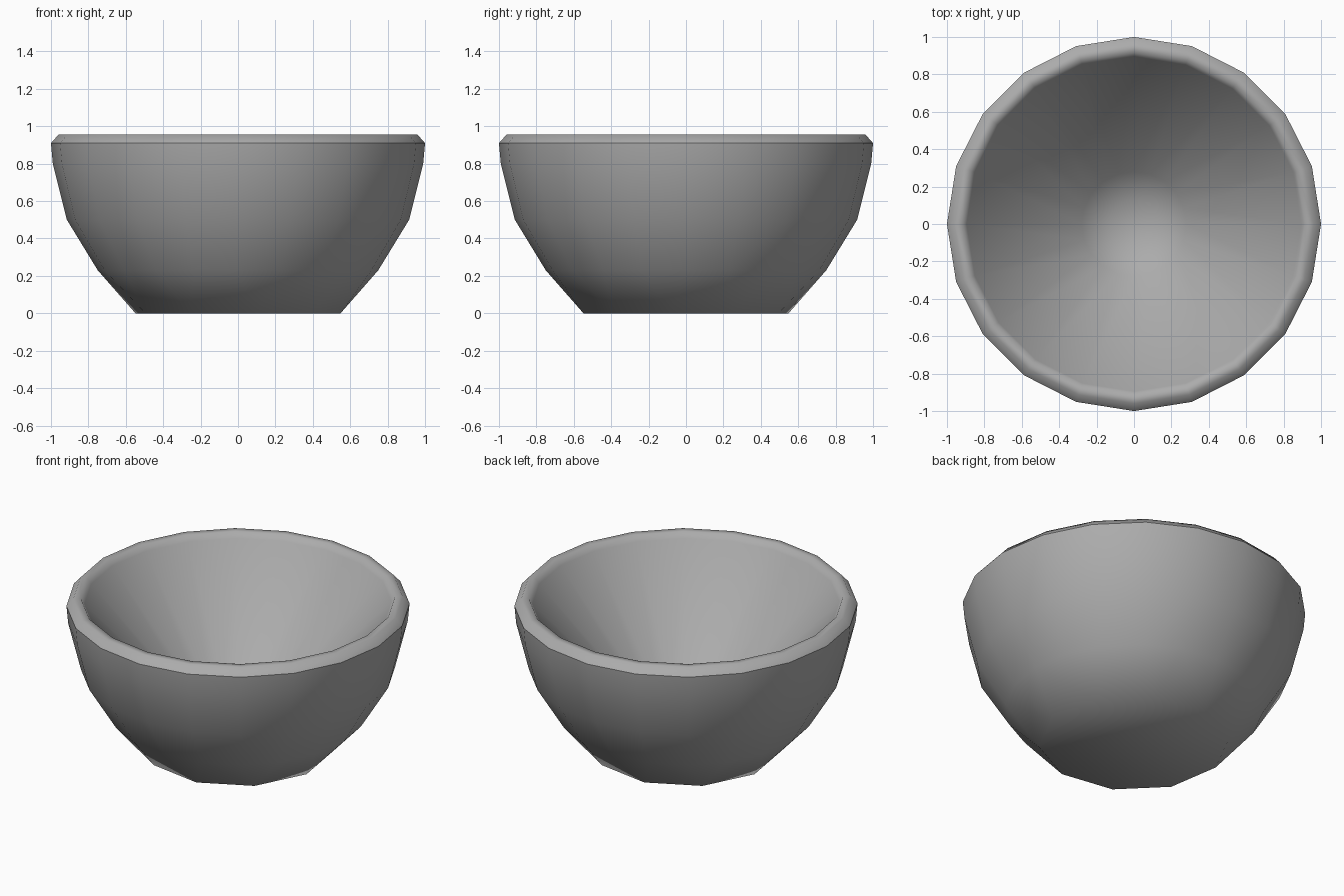
import bpy, bmesh, math

if "Cube" in bpy.data.objects:
    bpy.data.objects.remove(bpy.data.objects["Cube"])

SIDES = 20
# (radius, height): outer wall upward, over the rim, then down the inside
PROFILE = [(0.75, 0.23), (0.915, 0.50), (0.99, 0.80), (1.0, 0.91),
           (0.96, 0.955), (0.915, 0.955), (0.895, 0.92),
           (0.28, 0.27), (0.13, 0.18)]
RIM_RING = 3

bm = bmesh.new()


def ring(radius, z, count, offset=0.0):
    verts = []
    for i in range(count):
        a = 2 * math.pi * i / count + offset
        verts.append(bm.verts.new((radius * math.cos(a), radius * math.sin(a), z)))
    return verts


# Wall and rim
rings = [ring(r, z, SIDES) for r, z in PROFILE]
for low, high in zip(rings, rings[1:]):
    for i in range(SIDES):
        j = (i + 1) % SIDES
        bm.faces.new((low[i], low[j], high[j], high[i]))

# Inner floor
bm.faces.new(rings[-1])

# Foot: half as many sides, each corner between a pair of wall corners
half = SIDES // 2
foot = ring(0.555, 0.0, half, -math.pi / SIDES)
first = rings[0]
for k in range(half):
    n = (k + 1) % half
    u0, u1 = first[2 * k], first[(2 * k + 1) % SIDES]
    bm.faces.new((first[2 * k - 1], foot[k], u0))
    bm.faces.new((u0, foot[k], foot[n], u1))
bm.faces.new(list(reversed(foot)))

bmesh.ops.recalc_face_normals(bm, faces=bm.faces)
for f in bm.faces:
    f.smooth = True

# Crisp edge below the rim
rim = rings[RIM_RING]
for i in range(SIDES):
    e = bm.edges.get((rim[i], rim[(i + 1) % SIDES]))
    e.smooth = False

mesh = bpy.data.meshes.new("bowl")
bm.to_mesh(mesh)
bm.free()
bowl = bpy.data.objects.new("bowl", mesh)
bpy.context.collection.objects.link(bowl)

# Darker grey finish
grey = bpy.data.materials.new("grey")
grey.diffuse_color = (0.41, 0.41, 0.41, 1.0)
grey.use_nodes = True
grey.node_tree.nodes["Principled BSDF"].inputs["Base Color"].default_value = grey.diffuse_color
mesh.materials.append(grey)
